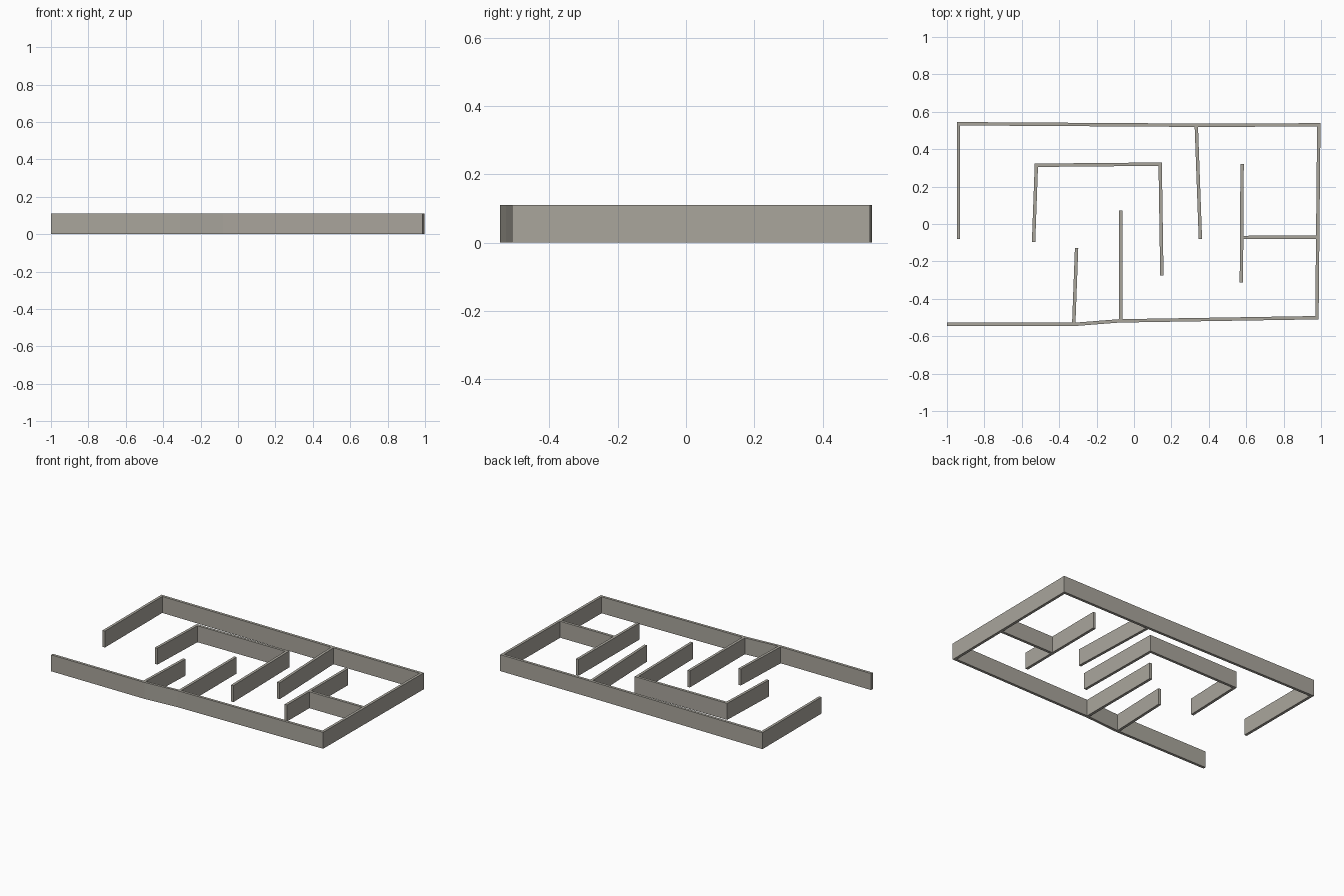
import bpy
import bmesh
from mathutils import Vector

HEIGHT = 0.11
HALF = 0.009  # half the wall thickness

cube = bpy.data.objects.get("Cube")
if cube:
    bpy.data.objects.remove(cube, do_unlink=True)

# Single plaster colour
plaster = bpy.data.materials.new("warm_grey_plaster")
colour = (0.40, 0.38, 0.335, 1)
plaster.diffuse_color = colour
plaster.use_nodes = True
plaster.node_tree.nodes["Principled BSDF"].inputs["Base Color"].default_value = colour


def wall(name, *path):
    """Extrude a mitred wall of even thickness along a plan path."""
    pts = [Vector(p) for p in path]
    normals = []
    for a, b in zip(pts, pts[1:]):
        d = (b - a).normalized()
        normals.append(Vector((-d.y, d.x)))
    bm = bmesh.new()
    rings = []
    for i, p in enumerate(pts):
        before = normals[max(i - 1, 0)]
        after = normals[min(i, len(normals) - 1)]
        mitre = (before + after).normalized()
        mitre *= HALF / mitre.dot(after)
        left, right = p + mitre, p - mitre
        rings.append([bm.verts.new((q.x, q.y, z)) for q, z in
                      ((left, 0), (right, 0), (right, HEIGHT), (left, HEIGHT))])
    for r, s in zip(rings, rings[1:]):
        for k in range(4):
            n = (k + 1) % 4
            bm.faces.new((r[k], r[n], s[n], s[k]))
    bm.faces.new(rings[0])
    bm.faces.new(rings[-1])
    bmesh.ops.recalc_face_normals(bm, faces=bm.faces)
    mesh = bpy.data.meshes.new(name)
    bm.to_mesh(mesh)
    bm.free()
    mesh.materials.append(plaster)
    obj = bpy.data.objects.new(name, mesh)
    bpy.context.collection.objects.link(obj)


# Outer shell, open at the left of the plan
wall("outer_wall", (-0.938, -0.08), (-0.938, 0.536), (0.34, 0.528), (0.988, 0.53),
     (0.978, -0.501), (-0.08, -0.518), (-0.31, -0.536), (-1, -0.536))

# U-shaped room
wall("u_room_wall", (-0.537, -0.097), (-0.522, 0.314), (0.14, 0.32), (0.149, -0.275))

# Partitions
wall("front_short_partition", (-0.307, -0.128), (-0.322, -0.532))
wall("front_long_partition", (-0.07, 0.073), (-0.07, -0.515))
wall("back_partition", (0.333, 0.528), (0.355, -0.08))
wall("free_partition", (0.578, 0.322), (0.574, -0.314))
wall("cross_partition", (0.576, -0.072), (0.98, -0.07))
